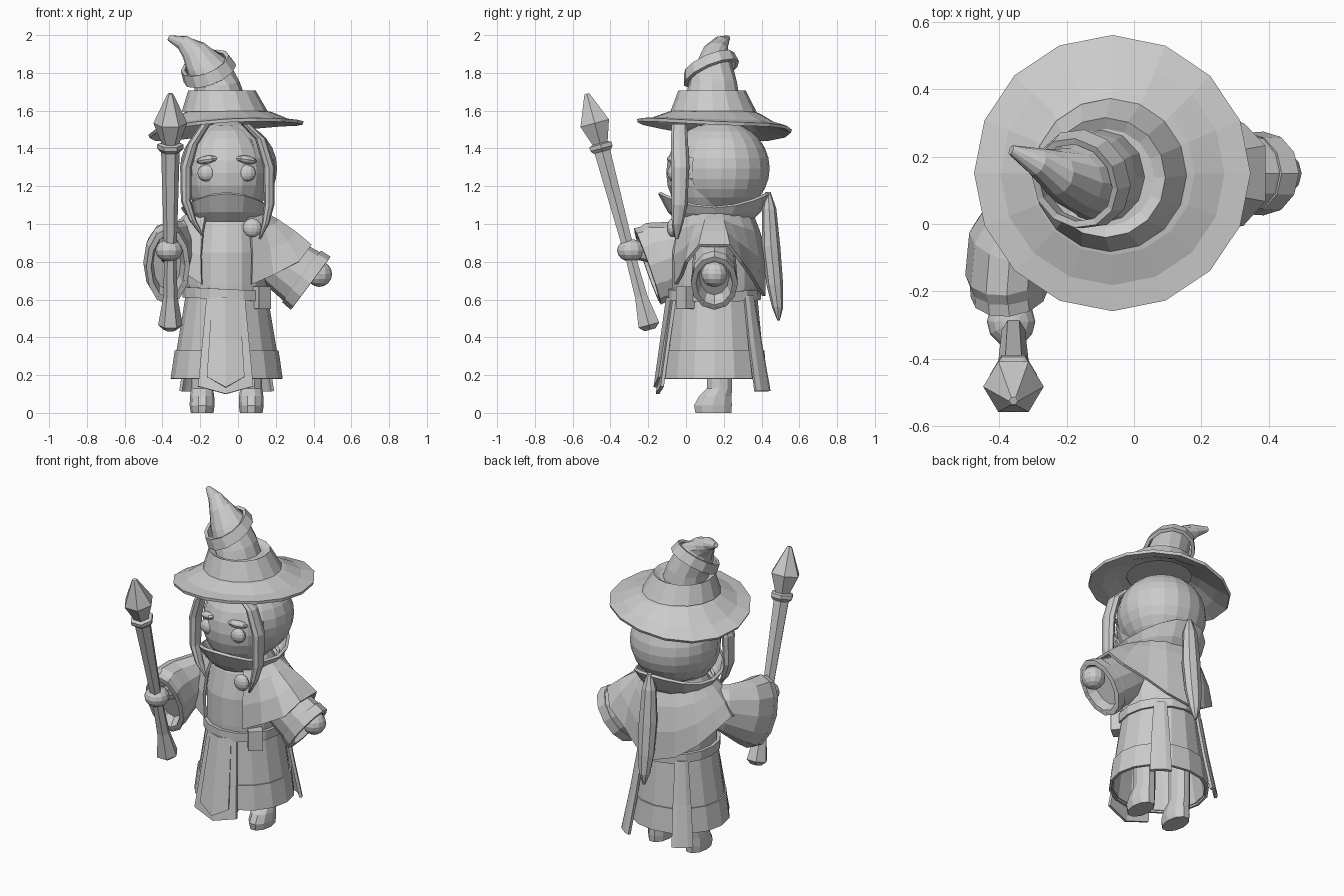
import bpy, bmesh
from math import sin, cos, pi, radians
from mathutils import Vector as V

if "Cube" in bpy.data.objects:
    bpy.data.objects.remove(bpy.data.objects["Cube"])

CX, CY = -0.06, 0.15          # body axis


def grid(name, rows, closed=True, cap=False, thick=0.0):
    """Skin rows of points into one surface."""
    bm = bmesh.new()
    vr = [[bm.verts.new(p) for p in r] for r in rows]
    n = len(vr[0])
    for a, b in zip(vr, vr[1:]):
        for i in range(n if closed else n - 1):
            j = (i + 1) % n
            bm.faces.new((a[i], a[j], b[j], b[i]))
    if cap:
        bm.faces.new(vr[0])
        bm.faces.new(vr[-1])
    bmesh.ops.recalc_face_normals(bm, faces=bm.faces)
    me = bpy.data.meshes.new(name)
    bm.to_mesh(me)
    bm.free()
    ob = bpy.data.objects.new(name, me)
    bpy.context.collection.objects.link(ob)
    if thick:
        m = ob.modifiers.new("thickness", 'SOLIDIFY')
        m.thickness = thick
        m.offset = 0
    return ob


def ring(c, a, b=None, n=(0, 0, 1), ref=(1, 0, 0), count=12):
    """Elliptical ring around c, facing n, semi-axis a along ref."""
    n, ref, c = V(n).normalized(), V(ref), V(c)
    u = (ref - n * n.dot(ref)).normalized()
    v = n.cross(u)
    b = a if b is None else b
    return [c + u * a * cos(2 * pi * i / count) + v * b * sin(2 * pi * i / count)
            for i in range(count)]


def ball(name, c, s, seg=12, rings=8):
    bpy.ops.mesh.primitive_uv_sphere_add(segments=seg, ring_count=rings, radius=1, location=c)
    ob = bpy.context.object
    ob.name = name
    ob.scale = s
    return ob


def body(name, prof, **kw):
    """Upright loft on the body axis from (z, rx, ry)."""
    return grid(name, [ring((CX, CY, z), rx, ry, count=16) for z, rx, ry in prof], **kw)


# boots
for x in (-0.19, 0.07):
    grid("boot", [ring((x, y, z), a, b, count=10) for z, y, a, b in (
        (0, .145, .06, .10), (.04, .143, .066, .105), (.09, .155, .064, .09),
        (.13, .178, .058, .07), (.36, .178, .058, .07))], cap=True)

# robe
body("skirt", [(.19, .28, .262), (.33, .258, .248), (.62, .21, .22)], thick=.015)
body("skirt_hem", [(.18, .289, .27), (.33, .267, .257)], thick=.016)
body("torso", [(.58, .21, .22), (.68, .215, .225), (.85, .215, .225), (1.0, .2, .19),
               (1.08, .15, .15)], cap=True)
grid("belt", [ring((CX, CY, z), .224, .236, n=(.05, 0, 1), count=16) for z in (.6, .655)], thick=.02)

# front tabard and its raised middle
for name, w0, w1, zb, tip, dy in (("tabard", .10, .145, .14, .10, 0),
                                  ("tabard_inlay", .07, .098, .19, .135, -.012)):
    rows = []
    for t in (0, .5, 1):
        w, y = w0 + (w1 - w0) * t, -.085 - .066 * t + dy
        rows.append([(-.065 + s * w, y + abs(s) * .025,
                      .61 + ((zb if s else tip) - .61) * t) for s in (-1, 0, 1)])
    grid(name, rows, closed=False, thick=.018)

# back tails
for s in (-1, 1):
    d, t = V((s * sin(.66), cos(.66), 0)), V((cos(.66), -s * sin(.66), 0))
    grid("back_tail", [[V((CX, CY, z)) + d * (r + k) + t * w * q
                        for q, k in ((-1, 0), (-.5, .01), (.5, .01), (1, 0))]
                       for z, r, w in ((.62, .228, .035), (.36, .272, .05), (.115, .32, .06))],
         closed=False, thick=.018)

# pouch and clasp
bpy.ops.mesh.primitive_cube_add(size=1, location=(.12, 0, .61))
pouch = bpy.context.object
pouch.name, pouch.scale, pouch.rotation_euler = "pouch", (.085, .07, .12), (0, 0, radians(40))
bpy.ops.object.modifier_add(type='BEVEL')
pouch.modifiers[0].width = .012
pouch.modifiers[0].segments = 1
ball("clasp", (.075, -.07, .98), (.05, .032, .05))

# cape: lower edge given as (degrees from front, radius, height)
EDGE = [(33, .24, .68), (55, .30, .73), (69, .41, .80), (80, .452, .885), (100, .452, .885),
        (110, .41, .80), (128, .31, .73), (150, .27, .66), (180, .262, .62), (210, .27, .66),
        (235, .30, .74), (256, .33, .83), (272, .35, .88), (290, .35, .84), (308, .30, .75),
        (327, .24, .68)]
rows = []
for t, bulge in ((0, 0), (.25, .025), (.6, .028), (1, 0)):
    row = []
    for deg, r, z in EDGE:
        a = radians(deg)
        flat = .5 + .5 * abs(cos(a))
        rr = .195 + (r - .195) * t + bulge * flat
        row.append((CX + sin(a) * rr, CY - cos(a) * rr, 1.06 + (z - 1.06) * t))
    rows.append(row)
grid("cape", rows, closed=False, thick=.018)


def sleeve(name, secs, ref):
    """Bell sleeve with a raised cuff and a hollow mouth."""
    rows = [ring(c, a, b, n, ref) for c, a, b, n in secs]
    c, a, b, n = secs[-1]
    c, n = V(c), V(n).normalized()
    rows += [ring(c, a * .86, b * .88, n, ref), ring(c - n * .06, a * .7, b * .75, n, ref)]
    grid(name, rows, cap=True)
    grid(name + "_cuff", [ring(c - n * .06, a * 1.0, b * 1.0, n, ref),
                          ring(c, a * 1.03, b * 1.03, n, ref)], thick=.016)


nr = (.8, 0, -.6)
sleeve("sleeve_free_arm", [((.08, .15, .90), .10, .12, nr), ((.22, .15, .805), .115, .145, nr),
                           ((.33, .15, .727), .12, .16, nr), ((.385, .15, .686), .113, .163, nr)],
       (0, 1, 0))
nl = (.1, -.94, -.33)
sleeve("sleeve_staff_arm", [((-.20, .15, .93), .07, .10, (-.9, -.4, -.1)),
                            ((-.31, .07, .88), .10, .14, (-.6, -.75, -.2)),
                            ((-.37, -.05, .83), .122, .19, (-.2, -.9, -.3)),
                            ((-.378, -.14, .80), .124, .218, nl),
                            ((-.37, -.205, .775), .105, .20, nl)], (1, 0, 0))
ball("free_hand", (.43, .15, .735), (.068, .07, .068))
ball("staff_hand", (-.365, -.29, .86), (.072, .075, .06))
grid("staff_wrist", [ring((-.37, y, z), .045, n=(0, -1, .1), count=8)
                     for y, z in ((-.14, .83), (-.28, .86))], cap=True)

# staff
base, tip = V((-.358, -.19, .44)), V((-.358, -.525, 1.69))
ax = (tip - base).normalized()


def along(prof):
    return [ring(base.lerp(tip, t), r, n=ax, count=6) for t, r in prof]


grid("staff_shaft", along([(0, .035), (.02, .065), (.14, .038), (.3, .032), (.78, .05)]), cap=True)
grid("staff_collar", along([(.755, .055), (.768, .07), (.785, .07), (.79, .05)]), cap=True)
grid("staff_crystal", along([(.785, .045), (.875, .09), (.995, .018), (1, .013)]), cap=True)

# head
ball("face", (CX, .12, 1.27), (.225, .225, .26), 16, 12)
hair = ball("hair", (-.05, .185, 1.295), (.257, .258, .25), 20, 14)
bm = bmesh.new()
bm.from_mesh(hair.data)
bmesh.ops.delete(bm, geom=[f for f in bm.faces if f.calc_center_median().y < -.66
                           and f.calc_center_median().z < .75], context='FACES')
bm.to_mesh(hair.data)
bm.free()
sol = hair.modifiers.new("thickness", 'SOLIDIFY')
sol.thickness = .02
for s in (-1, 1):
    ball("eye", (CX + s * .105, -.065, 1.27), (.05, .034, .045))
    brow = ball("brow", (CX + s * .105, -.066, 1.34), (.06, .03, .022), 8, 6)
    brow.rotation_euler = (0, s * radians(8), s * radians(22))

# high collar
rows = []
for z0, lift, rx, ry in ((1.02, 0, .18, .19), (1.06, .01, .215, .24), (1.09, .075, .235, .29)):
    rows.append([(CX + rx * cos(a), CY + ry * sin(a), z0 + lift * sin(a) ** 2)
                 for a in (2 * pi * i / 16 for i in range(16))])
grid("collar", rows, thick=.018)

# hanging side locks and back plait
LOCKS = (("lock_left", [(.04, 1.53), (.12, 1.45), (.165, 1.3), (.165, 1.1), (.145, 1.0), (.115, .92)]),
         ("lock_right", [(-.17, 1.53), (-.24, 1.42), (-.275, 1.3), (-.275, 1.12), (-.24, 1.02), (-.19, .94)]))
for name, path in LOCKS:
    grid(name, [ring((x, y, z), w * .65, w, count=8) for (x, z), y, w in zip(
        path, (-.035, -.035, -.03, -.035, -.045, -.05), (.04, .045, .048, .042, .03, .008))], cap=True)
grid("plait", [ring((-.05, y, z), r, r * .85, count=8) for z, y, r in (
    (1.17, .435, .015), (1.08, .44, .045), (.88, .45, .058), (.68, .47, .052), (.56, .485, .035),
    (.49, .49, .008))], cap=True)

# hat brim: 16 sided, gently warped, drooping at the back corner
rows = []
for r, z, warp in ((.19, 1.595, 0), (.24, 1.58, .2), (.33, 1.535, .6), (.408, 1.515, 1)):
    rows.append([(-.063 + r * cos(a), CY + r * sin(a),
                  z + warp * (.026 * cos(a) - .018 * sin(a) + .02 * sin(a) ** 2 - .006
                              - .04 * max(0, cos(a - 2.36)) ** 2))
                 for a in (2 * pi * i / 16 for i in range(16))])
grid("hat_brim", rows, thick=.018)
# hat bands and bent crown
grid("hat_band", [ring((-.07, .145, 1.595), .228, count=16), ring((-.085, .138, 1.708), .178, count=16),
                  ring((-.085, .138, 1.69), .145, count=16)], cap=True)
nt = (-.38, -.45, 1)
grid("hat_crown", [ring((-.092, .14, 1.66), .135, .145), ring((-.112, .14, 1.74), .12, .13, n=(-.15, -.1, 1)),
                   ring((-.155, .135, 1.82), .115, n=nt), ring((-.185, .135, 1.865), .098, n=nt),
                   ring((-.235, .155, 1.92), .068, n=(-.7, 0, 1)),
                   ring((-.29, .185, 1.96), .042, n=(-1, .4, .8)),
                   ring((-.365, .22, 1.985), .015, n=(-1, .4, .4))], cap=True)
grid("hat_fold", [ring((-.148, .135, 1.795), .138, .15, n=nt), ring((-.175, .122, 1.85), .125, .135, n=nt)],
     thick=.02)
